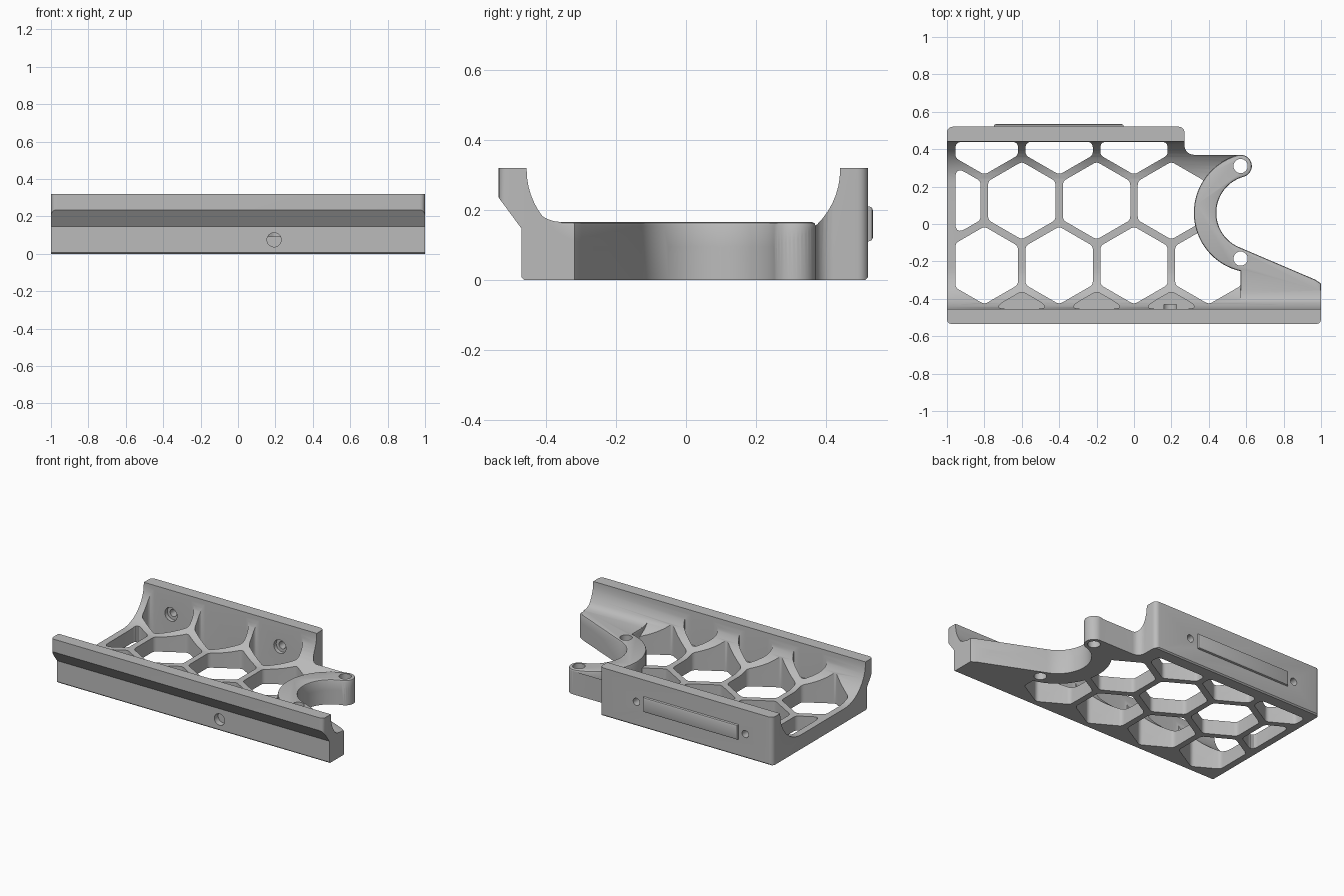
import bpy, bmesh
from math import sin, cos, tan, radians, sqrt
from mathutils import Vector

if "Cube" in bpy.data.objects:
    bpy.data.objects.remove(bpy.data.objects["Cube"])

grey = bpy.data.materials.new("plain grey")
grey.use_nodes = True
GREY = (0.5, 0.5, 0.5, 1)
grey.diffuse_color = GREY
grey.node_tree.nodes["Principled BSDF"].inputs["Base Color"].default_value = GREY


def arc(cx, cy, r, a0, a1, n):
    angles = [radians(a0 + (a1 - a0) * i / n) for i in range(n + 1)]
    return [(cx + r * cos(a), cy + r * sin(a)) for a in angles]


def clip(pts, axis, limit, sign):
    """Keep the part of a polygon where sign * coordinate <= sign * limit."""
    out = []
    for i, p in enumerate(pts):
        q = pts[(i + 1) % len(pts)]
        dp, dq = sign * (p[axis] - limit), sign * (q[axis] - limit)
        if dp <= 0:
            out.append(p)
        if dp * dq < 0:
            t = dp / (dp - dq)
            out.append((p[0] + t * (q[0] - p[0]), p[1] + t * (q[1] - p[1])))
    return out


def rounded(pts, r, steps=5):
    """Round the sharp corners of a polygon."""
    out = []
    for i, p in enumerate(pts):
        p = Vector(p)
        a, b = Vector(pts[i - 1]) - p, Vector(pts[(i + 1) % len(pts)]) - p
        turn = radians(180) - a.angle(b)
        if turn < radians(25):
            out.append(tuple(p))
            continue
        d = min(r * tan(turn / 2), 0.45 * a.length, 0.45 * b.length)
        s, e = p + a.normalized() * d, p + b.normalized() * d
        for k in range(steps + 1):
            t = k / steps
            out.append(tuple(s * (1 - t) ** 2 + p * 2 * t * (1 - t) + e * t * t))
    return out


def prism(name, pts, lo, hi, axis="z", top_bevel=0):
    """Extrude a polygon along z (points are x, y), x (y, z) or y (x, z)."""
    place = {"z": lambda p, h: (p[0], p[1], h),
             "x": lambda p, h: (h, p[0], p[1]),
             "y": lambda p, h: (p[0], h, p[1])}[axis]
    bm = bmesh.new()
    bottom = [bm.verts.new(place(p, lo)) for p in pts]
    top = [bm.verts.new(place(p, hi)) for p in pts]
    bm.faces.new(bottom[::-1])
    cap = bm.faces.new(top)
    for i in range(len(pts)):
        j = (i + 1) % len(pts)
        bm.faces.new((bottom[i], bottom[j], top[j], top[i]))
    bmesh.ops.recalc_face_normals(bm, faces=bm.faces)
    if top_bevel:
        bmesh.ops.bevel(bm, geom=list(cap.edges), offset=top_bevel, segments=2,
                        profile=0.5, affect='EDGES')
    mesh = bpy.data.meshes.new(name)
    bm.to_mesh(mesh)
    bm.free()
    mesh.materials.append(grey)
    obj = bpy.data.objects.new(name, mesh)
    bpy.context.collection.objects.link(obj)
    return obj


def combine(target, other, operation):
    mod = target.modifiers.new("combine", 'BOOLEAN')
    mod.operation, mod.solver, mod.object = operation, 'EXACT', other
    bpy.context.view_layer.objects.active = target
    bpy.ops.object.modifier_apply(modifier=mod.name)
    bpy.data.objects.remove(other)


# Tray: side profile with two filleted walls, trimmed to the plan outline
FLOOR, FILLET, TOP = 0.095, 0.22, 0.32
FRONT_IN, BACK_IN = -0.455, 0.44
centre_z = FLOOR + FILLET
profile = [(-0.462, 0), (0.512, 0), (0.52, 0.008), (0.52, TOP), (BACK_IN, TOP)]
profile += arc(BACK_IN - FILLET, centre_z, FILLET, 0, -90, 14)
profile += arc(FRONT_IN + FILLET, centre_z, FILLET, -90, -180, 14)
profile += [(FRONT_IN, TOP), (-0.535, TOP), (-0.535, 0.235), (-0.47, 0.147), (-0.47, 0.008)]
tray = prism("honeycomb_tray", profile, -1, 1, "x")

RX, RY, R_IN, R_OUT = 0.64, 0.06, 0.20, 0.32     # curved cradle
HX, HY, R_CAP = 0.57, 0.31, 0.06                 # its rounded end
TIP = 105.6
end_cap = arc(HX, HY, R_CAP, TIP - 180, 90, 14)
inner = arc(RX, RY, R_IN, 249.5, TIP, 32)
tail = [(1, -0.318), (0.97, -0.298)]

corner_a = rounded([(-1, 0.52), (-1, -0.535), (1, -0.535), (1, -0.318), (0.27, 0.52)], 0.03)
outline = [p for p in corner_a if p[1] < -0.4]
outline += tail + inner + end_cap[1:]
outline += arc(0.32, 0.42, 0.05, 270, 180, 6)
outline += arc(0.24, 0.49, 0.03, 0, 90, 5) + arc(-0.97, 0.49, 0.03, 90, 180, 5)
combine(tray, prism("outline", outline, -0.1, 0.5), 'INTERSECT')

# Honeycomb cells, clipped against the walls; the front row is blind
PITCH, APOTHEM, ROW_Y = 0.4, 0.18, 0.125
step = PITCH * sqrt(3) / 2
rows = [(1, -0.8, 3), (0, -1.0, 4), (-1, -0.8, 4), (-2, -0.6, 3)]
for row, start, count in rows:
    for i in range(count):
        hexagon = arc(start + i * PITCH, ROW_Y + row * step,
                      APOTHEM / cos(radians(30)), 30, 330, 5)
        for axis, limit, sign in ((0, -0.955, -1), (0, 0.575, 1),
                                  (1, BACK_IN - 0.001, 1), (1, FRONT_IN + 0.001, -1)):
            hexagon = clip(hexagon, axis, limit, sign)
        bottom = FLOOR - 0.002 if row == -2 else -0.1
        cell = prism("cell", rounded(hexagon, 0.035), bottom, 0.5)
        combine(tray, cell, 'DIFFERENCE')

# Raised cradle and the solid corner block beside it
BLOCK_X, BLOCK_Z = 0.57, 0.165
cradle = [(BLOCK_X, -0.46), (1, -0.46)] + tail + inner
cradle += arc(HX, HY, R_CAP, TIP - 180, TIP, 16)[1:]
cradle += arc(RX, RY, R_OUT, TIP, 257.4, 32)[1:]
combine(tray, prism("cradle", cradle, 0, BLOCK_Z, top_bevel=0.01), 'UNION')
fillet = [(-0.46, 0.1), (-0.355, 0.1)]
fillet += arc(-0.355, 0.265, 0.1, 270, 180, 8) + [(-0.46, 0.265)]
combine(tray, prism("block_fillet", fillet, BLOCK_X, 1, "x"), 'UNION')

# Cradle bolt holes
for y in (HY, -0.185):
    combine(tray, prism("bolt_hole", arc(HX, y, 0.038, 0, 345, 23), -0.1, 0.3), 'DIFFERENCE')

# Countersunk screw holes in the back wall, blind socket in the front
for x in (-0.8, 0.0):
    combine(tray, prism("screw_hole", arc(x, 0.16, 0.024, 0, 345, 23), 0.4, 0.6, "y"), 'DIFFERENCE')
    combine(tray, prism("screw_seat", arc(x, 0.16, 0.045, 0, 345, 23), 0.41, 0.465, "y"), 'DIFFERENCE')
combine(tray, prism("socket", arc(0.193, 0.075, 0.038, 0, 345, 23), -0.6, -0.43, "y"), 'DIFFERENCE')

# Raised bar with bevelled edges on the back wall
bar = prism("back_bar", [(-0.75, 0.11), (-0.055, 0.11), (-0.055, 0.21), (-0.75, 0.21)],
            0.51, 0.534, "y", top_bevel=0.012)

for obj in (tray, bar):
    bpy.ops.object.select_all(action='DESELECT')
    obj.select_set(True)
    bpy.context.view_layer.objects.active = obj
    bpy.ops.object.shade_smooth_by_angle(angle=radians(30))
